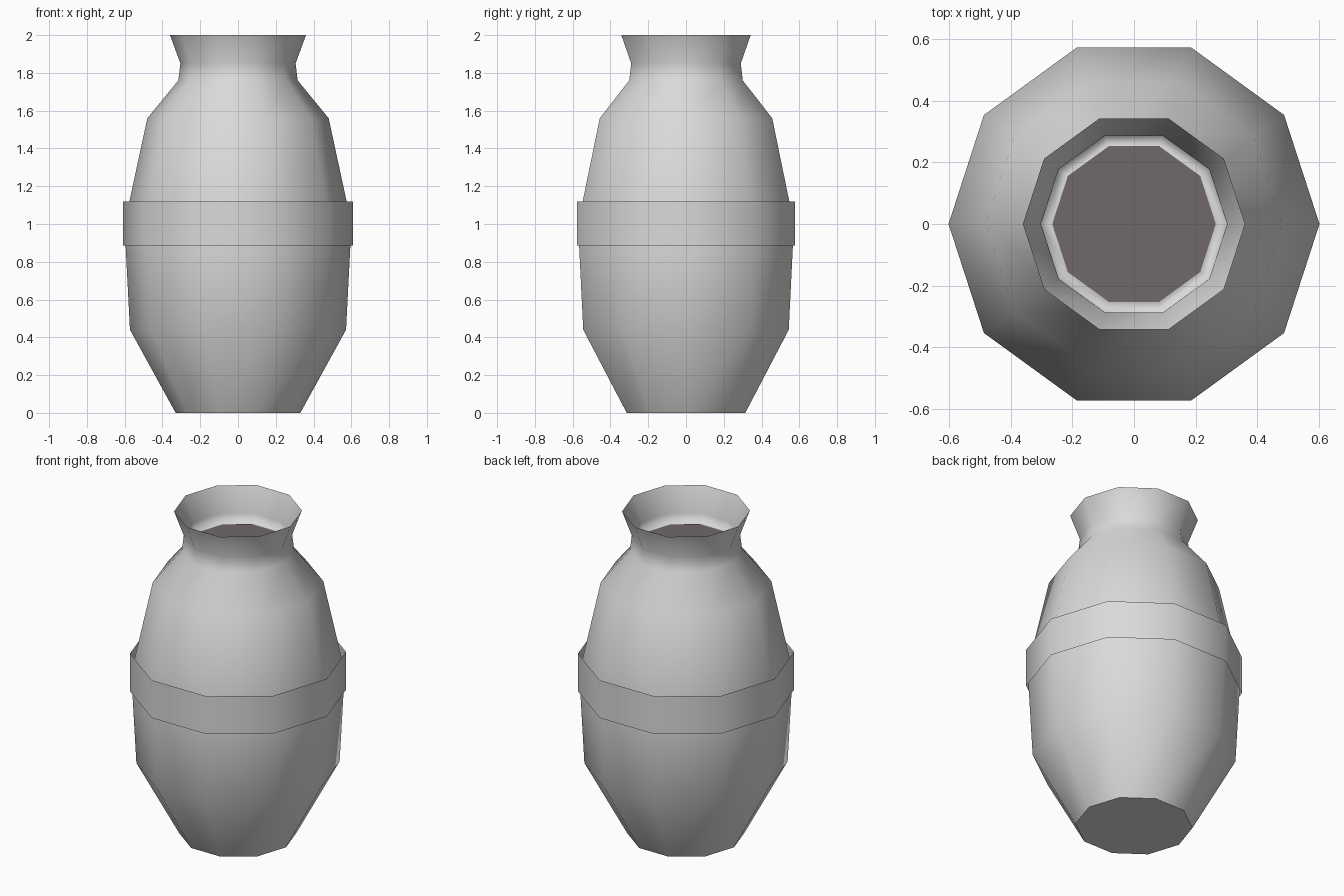
import bpy
import bmesh
import math

SIDES = 10

default = bpy.data.objects.get("Cube")
if default:
    bpy.data.objects.remove(default, do_unlink=True)


def material(name, colour):
    mat = bpy.data.materials.new(name)
    mat.use_nodes = True
    mat.diffuse_color = (*colour, 1)
    mat.node_tree.nodes["Principled BSDF"].inputs["Base Color"].default_value = (*colour, 1)
    return mat


def lathe(name, profile, mat, smooth_angle, cap_start=False, outward=True):
    """Turn a (radius, height) profile, listed upwards, around the z axis."""
    bm = bmesh.new()
    rings = []
    for radius, height in profile:
        ring = []
        for i in range(SIDES):
            a = 2 * math.pi * i / SIDES
            ring.append(bm.verts.new((radius * math.cos(a), radius * math.sin(a), height)))
        rings.append(ring)
    for low, high in zip(rings, rings[1:]):
        for i in range(SIDES):
            j = (i + 1) % SIDES
            quad = [low[i], low[j], high[j], high[i]]
            bm.faces.new(quad if outward else quad[::-1])
    if cap_start:
        bm.faces.new(rings[0][::-1] if outward else rings[0])
    mesh = bpy.data.meshes.new(name)
    bm.to_mesh(mesh)
    bm.free()
    mesh.materials.append(mat)
    obj = bpy.data.objects.new(name, mesh)
    bpy.context.collection.objects.link(obj)
    bpy.ops.object.select_all(action='DESELECT')
    obj.select_set(True)
    bpy.context.view_layer.objects.active = obj
    bpy.ops.object.shade_smooth_by_angle(angle=math.radians(smooth_angle))
    return obj


clay = material("pale grey clay", (0.7, 0.7, 0.69))
dark = material("dark brown", (0.165, 0.14, 0.14))

# Outer wall: foot, belly, shoulder, neck and flared lip
lathe("vase_body", [(0.33, 0), (0.572, 0.44), (0.601, 1.0), (0.48, 1.56),
                    (0.316, 1.76), (0.305, 1.85), (0.36, 2.0)],
      clay, 50, cap_start=True)

# Thin band around the belly
lathe("belly_band", [(0.608, 0.885), (0.608, 1.12)], clay, 50)

# Inside of the lip and the ledge below it
lathe("inner_lip", [(0.265, 1.8), (0.3, 1.79), (0.302, 1.85), (0.36, 2.0)],
      clay, 180, outward=False)

# Dark filling in the neck
lathe("dark_filling", [(0.265, 1.8)], dark, 30, cap_start=True, outward=False)
